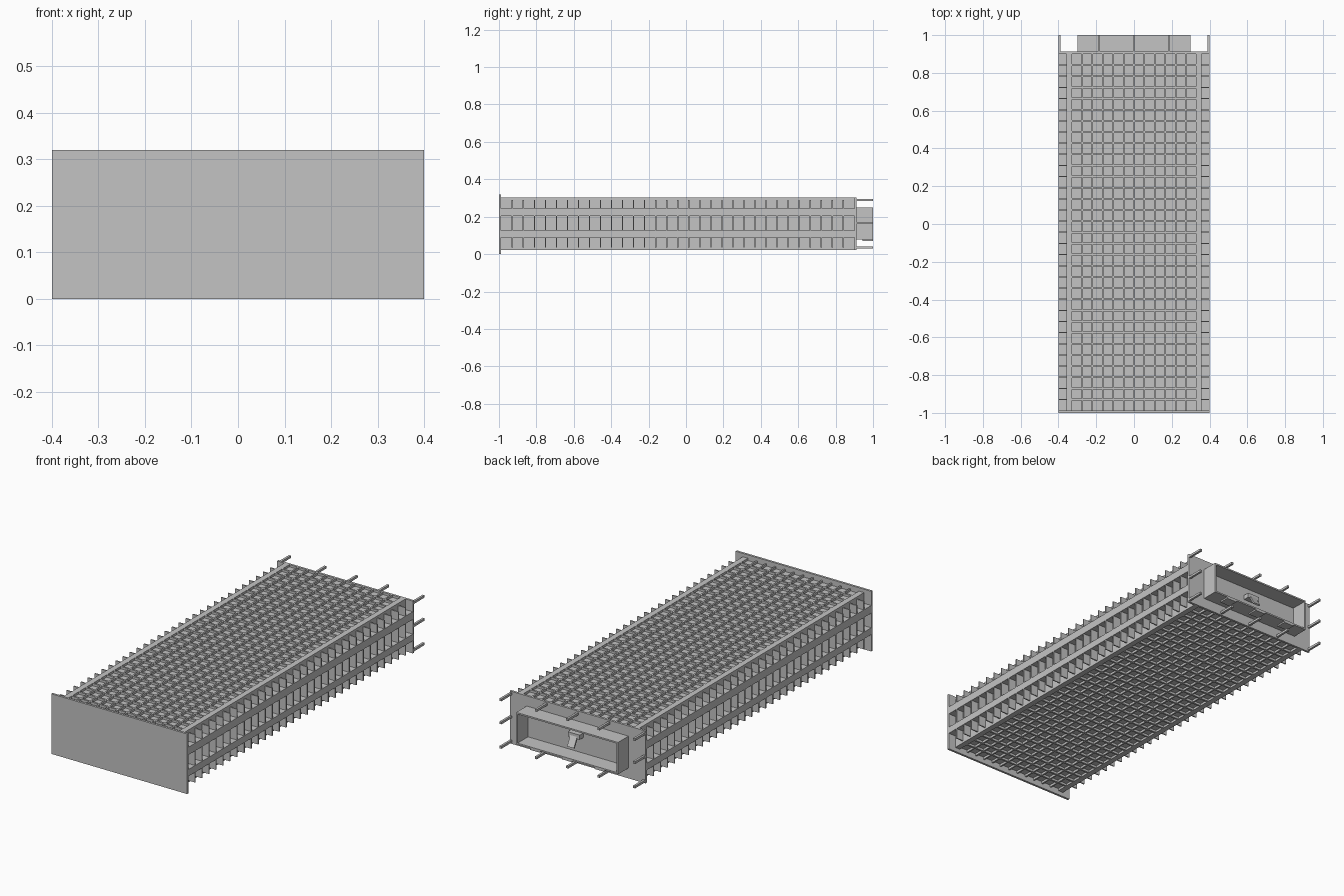
import bpy
import bmesh
from mathutils import Matrix, Vector

cube = bpy.data.objects.get("Cube")
if cube:
    bpy.data.objects.remove(cube, do_unlink=True)

steel = bpy.data.materials.new("grey_steel")
steel.use_nodes = True
GREY = (0.55, 0.55, 0.55, 1)
steel.diffuse_color = GREY
steel.node_tree.nodes["Principled BSDF"].inputs["Base Color"].default_value = GREY


def boxes(name, bounds, tilt=None):
    """One object made of boxes, each given as (x0, x1, y0, y1, z0, z1)."""
    bm = bmesh.new()
    for x0, x1, y0, y1, z0, z1 in bounds:
        centre = Vector((x0 + x1, y0 + y1, z0 + z1)) / 2
        turn = Matrix.Rotation(tilt, 4, 'X') if tilt else Matrix()
        size = Matrix.Diagonal((x1 - x0, y1 - y0, z1 - z0, 1))
        bmesh.ops.create_cube(bm, size=1, matrix=Matrix.Translation(centre) @ turn @ size)
    mesh = bpy.data.meshes.new(name)
    bm.to_mesh(mesh)
    bm.free()
    mesh.materials.append(steel)
    obj = bpy.data.objects.new(name, mesh)
    bpy.context.collection.objects.link(obj)
    return obj


def both_sides(bounds):
    return bounds + [(-b[1], -b[0], *b[2:]) for b in bounds]


# Main dimensions
W, SIDE, INNER = 0.40, 0.357, 0.33
FRONT, BACK, TIP = -0.988, 0.90, 1.0
BOTTOM, TOP, RELIEF = 0.023, 0.302, 0.012
LOW, HIGH = BOTTOM + RELIEF, TOP - RELIEF
ROWS, COLS = 32, 12
row_y = [FRONT + (BACK - FRONT) * i / ROWS for i in range(1, ROWS)]
col_x = [-INNER + 2 * INNER * i / COLS for i in range(1, COLS)]
PLATE = BACK + 0.012

# Body and end plates
boxes("core_body", [(-SIDE, SIDE, FRONT, BACK, LOW, HIGH)])
boxes("front_plate", [(-W, W, -1, FRONT, 0, 0.32)])
boxes("back_plate", [(-W, W, BACK, PLATE, BOTTOM, TOP)])

# Waffle grids on the top and underside
for name, z0, z1 in (("top", HIGH, TOP), ("bottom", BOTTOM, LOW)):
    boxes(name + "_cross_bars", [(-INNER, INNER, y - 0.005, y + 0.005, z0, z1) for y in row_y])
    boxes(name + "_long_bars", [(x - 0.004, x + 0.004, FRONT, BACK, z0, z1) for x in col_x])
    boxes(name + "_edge_bars", both_sides([(INNER - 0.003, SIDE, FRONT, BACK, z0, z1)]))

# Side ribs and the stringers that cross them
boxes("side_ribs", both_sides([(SIDE, W - 0.001, y - 0.003, y + 0.003, LOW, HIGH) for y in row_y]))
boxes("side_stringers", both_sides([(SIDE, W, FRONT, BACK, z0, z1)
                                    for z0, z1 in ((0.09, 0.126), (0.204, 0.245))]))

# Open box frame on the back plate
BX, B0, B1, T = 0.30, 0.078, 0.248, 0.008
boxes("back_frame", [(-BX, BX, PLATE, TIP, B0, B0 + T),
                     (-BX, BX, PLATE, TIP, B1 - T, B1)]
      + both_sides([(BX - T, BX, PLATE, TIP, B0 + T, B1 - T)]))
boxes("frame_tabs", [(x - 0.03, x + 0.03, 0.945, TIP, B0 - 0.008, B0) for x in (-0.19, 0, 0.19)])

# Latch inside the frame
boxes("latch_block", [(-0.035, 0.035, PLATE, 0.945, 0.17, 0.195)])
boxes("latch_plate", [(-0.02, 0.02, 0.948, 0.956, 0.125, 0.195)], tilt=0.5)

# Connector rods round the rim of the back plate
R = 0.006
rods = [(x, z) for x in (-W + R, W - R) for z in (0.036, 0.166, 0.289)]
rods += [(x, z) for x in (-0.185, 0, 0.185) for z in (0.036, 0.289)]
boxes("connector_rods", [(x - R, x + R, PLATE, TIP, z - R, z + R) for x, z in rods])
